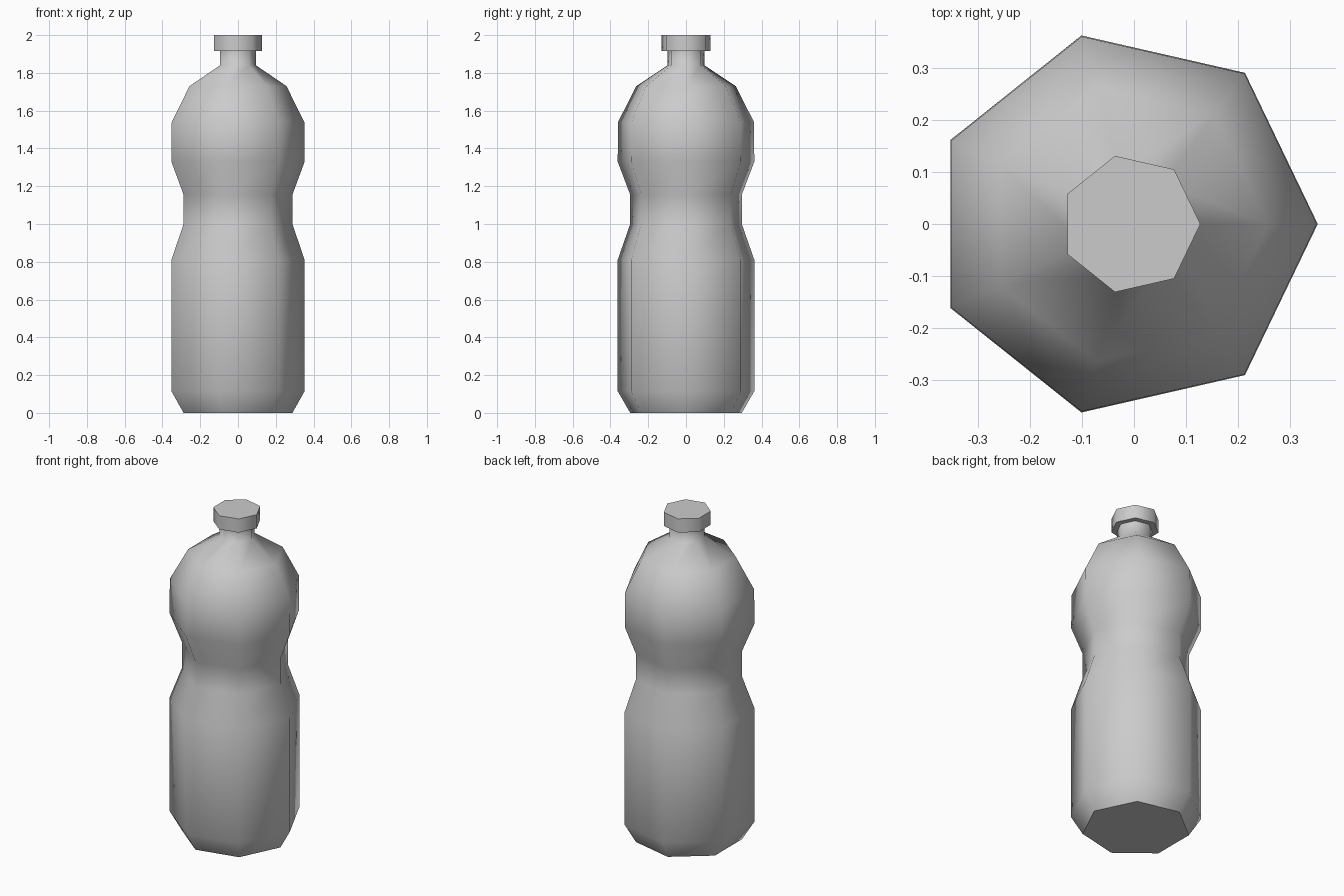
import bpy, math

if "Cube" in bpy.data.objects:
    bpy.data.objects.remove(bpy.data.objects["Cube"])

SIDES = 7


def lathe(name, profile, angle):
    """Seven-sided turned solid from (radius, height) pairs, capped at both ends."""
    verts, faces = [], []
    for r, z in profile:
        for i in range(SIDES):
            a = 2 * math.pi * i / SIDES
            # shift each ring so its width is centred on x = 0
            verts.append((r * (math.cos(a) - 0.0495), r * math.sin(a), z))
    for k in range(len(profile) - 1):
        for i in range(SIDES):
            j = (i + 1) % SIDES
            lo, hi = k * SIDES, (k + 1) * SIDES
            faces.append((lo + i, lo + j, hi + j, hi + i))
    faces.append(tuple(reversed(range(SIDES))))
    top = (len(profile) - 1) * SIDES
    faces.append(tuple(range(top, top + SIDES)))
    mesh = bpy.data.meshes.new(name)
    mesh.from_pydata(verts, [], faces)
    obj = bpy.data.objects.new(name, mesh)
    bpy.context.collection.objects.link(obj)
    bpy.ops.object.select_all(action='DESELECT')
    obj.select_set(True)
    bpy.context.view_layer.objects.active = obj
    bpy.ops.object.shade_smooth_by_angle(angle=math.radians(angle))
    return obj


# Bottle body: bevelled foot, pinched waist, rounded shoulder, narrow neck
lathe("bottle_body", [
    (0.303, 0.0), (0.371, 0.115), (0.371, 0.81), (0.303, 1.0),
    (0.303, 1.155), (0.371, 1.33), (0.369, 1.54), (0.27, 1.73),
    (0.10, 1.84), (0.10, 1.916)], 58)

# Screw cap
lathe("bottle_cap", [(0.134, 1.916), (0.134, 2.0)], 58)
